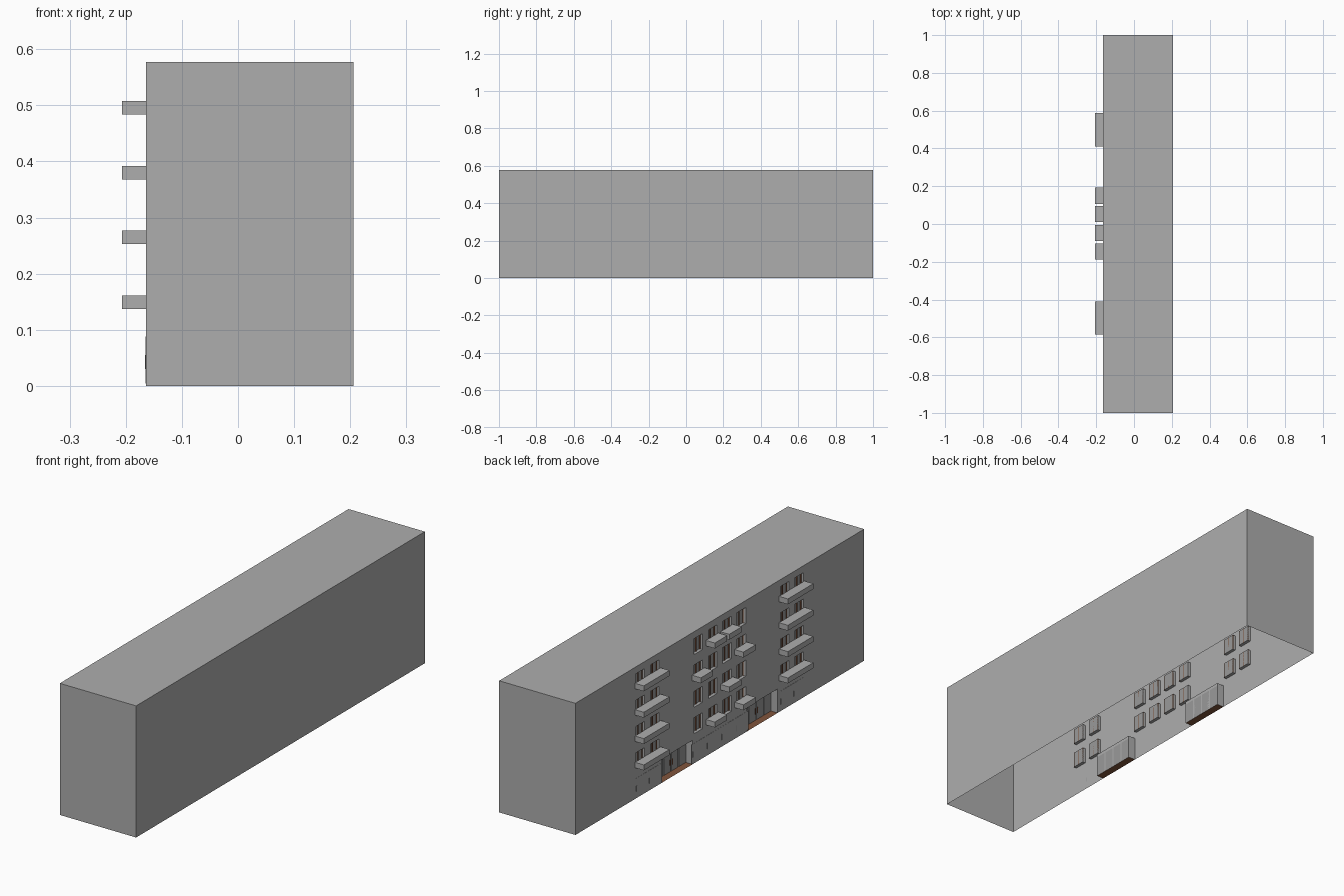
import bpy, bmesh
from mathutils import Matrix

cube = bpy.data.objects.get("Cube")
if cube:
    bpy.data.objects.remove(cube, do_unlink=True)


def material(name, rgb):
    m = bpy.data.materials.new(name)
    m.use_nodes = True
    m.diffuse_color = (*rgb, 1)
    m.node_tree.nodes["Principled BSDF"].inputs["Base Color"].default_value = (*rgb, 1)
    return m


WALL = material("wall grey", (0.42, 0.42, 0.42))
GLASS = material("window grey", (0.32, 0.32, 0.32))
BROWN = material("wood brown", (0.22, 0.09, 0.045))

FACE, BACK, TOP, END = -0.164, 0.206, 0.577, 1.0
WIN_W, WIN_H, WIN_DEPTH = 0.06, 0.07, 0.014
DOOR_DEPTH, DOOR_TOP = 0.034, 0.105
FLOORS = [0.13 + 0.1155 * i for i in range(4)]
INNER = [-0.15, -0.05, 0.05, 0.15]
COLUMNS = [-0.55, -0.45] + INNER + [0.45, 0.55]
ENTRANCES = [(-0.40, -0.19), (0.19, 0.40)]


def finish(name, bm, mats):
    mesh = bpy.data.meshes.new(name)
    bm.to_mesh(mesh)
    bm.free()
    for m in mats:
        mesh.materials.append(m)
    obj = bpy.data.objects.new(name, mesh)
    bpy.context.scene.collection.objects.link(obj)
    return obj


def boxes(name, mat, spans):
    """One object from boxes given as x, y and z ranges."""
    bm = bmesh.new()
    for span in spans:
        size = [b - a for a, b in span]
        mid = [(a + b) / 2 for a, b in span]
        bmesh.ops.create_cube(bm, size=1, matrix=Matrix.Translation(mid) @ Matrix.Diagonal((*size, 1)))
    return finish(name, bm, [mat])


# Hollow building shell, open underneath, with a cut-up front wall
bm = bmesh.new()


def quad(*points):
    return bm.faces.new([bm.verts.new(p) for p in points])


quad((FACE, -END, TOP), (BACK, -END, TOP), (BACK, END, TOP), (FACE, END, TOP))
quad((BACK, -END, 0), (BACK, END, 0), (BACK, END, TOP), (BACK, -END, TOP))
quad((FACE, -END, 0), (BACK, -END, 0), (BACK, -END, TOP), (FACE, -END, TOP))
quad((BACK, END, 0), (FACE, END, 0), (FACE, END, TOP), (BACK, END, TOP))

ys = {-END, END}
zs = {0, DOOR_TOP, TOP}
for c in COLUMNS:
    ys |= {c - WIN_W / 2, c + WIN_W / 2}
for a, b in ENTRANCES:
    ys |= {a, b}
for z in FLOORS:
    zs |= {z, z + WIN_H}
ys, zs = sorted(ys), sorted(zs)
grid = [[bm.verts.new((FACE, y, z)) for z in zs] for y in ys]
windows, entrances = [], []
for i in range(len(ys) - 1):
    for j in range(len(zs) - 1):
        f = bm.faces.new((grid[i][j], grid[i][j + 1], grid[i + 1][j + 1], grid[i + 1][j]))
        mid = f.calc_center_median()
        if any(abs(mid.y - c) < 0.01 for c in COLUMNS) and any(z < mid.z < z + WIN_H for z in FLOORS):
            windows.append(f)
        elif mid.z < DOOR_TOP and any(a < mid.y < b for a, b in ENTRANCES):
            entrances.append(f)


# Recessed windows and entrances
def recess(faces, depth, index):
    pushed = bmesh.ops.extrude_discrete_faces(bm, faces=faces)["faces"]
    for f in pushed:
        bmesh.ops.translate(bm, verts=f.verts, vec=(depth, 0, 0))
        f.material_index = index


recess(windows, WIN_DEPTH, 1)
recess(entrances, DOOR_DEPTH, 0)
bm.normal_update()
for f in bm.faces:
    if f.normal.z > 0.9 and f.calc_center_median().z < 0.001:
        f.material_index = 2
finish("building_shell", bm, [WALL, GLASS, BROWN])

# Balconies: wide ones on the outer columns, staggered small ones between
small = {0: (0.053, -0.145), 1: (-0.047,), 2: (0.15, -0.145), 3: (0.053, -0.047)}
spans = []
for level, z in enumerate(FLOORS):
    rows = [(0.41, 0.588), (-0.586, -0.41)]
    rows += [(c - 0.043, c + 0.043) for c in small[level]]
    spans += [((-0.207, FACE), row, (z + 0.007, z + 0.031)) for row in rows]
boxes("balconies", WALL, spans)

# Window mullions and side frames
spans = []
x0 = FACE + WIN_DEPTH
for z in FLOORS:
    for c in COLUMNS:
        for y in (c - 0.0285, c, c + 0.0285):
            spans.append(((x0 - 0.004, x0), (y - 0.0015, y + 0.0015), (z, z + WIN_H)))
boxes("window_frames", BROWN, spans)

# Entrance doors: panels on the back of each recess and a brown handle
panels, handles = [], []
x0 = FACE + DOOR_DEPTH
for a, b in ENTRANCES:
    step = (b - a) / 4
    for k in range(4):
        y = a + k * step
        panels.append(((x0 - 0.004, x0), (y + 0.003, y + step - 0.003), (0.002, 0.092)))
    mid = (a + b) / 2
    for s in (-1, 1):
        handles.append(((x0 - 0.007, x0 - 0.004), (mid + s * 0.007 - 0.002, mid + s * 0.007 + 0.002), (0.03, 0.055)))
boxes("entrance_panels", GLASS, panels)
boxes("entrance_handles", BROWN, handles)

# Flush ground floor shutters with small pulls
shutters, pulls = [], []
for c, half in [(v, 0.046) for v in INNER] + [(s * v, 0.042) for s in (-1, 1) for v in (0.455, 0.545)]:
    shutters.append(((FACE - 0.0008, FACE), (c - half, c + half), (0.004, 0.088)))
    pulls.append(((FACE - 0.002, FACE), (c + half - 0.01, c + half - 0.007), (0.03, 0.055)))
boxes("ground_shutters", WALL, shutters)
boxes("shutter_pulls", GLASS, pulls)
